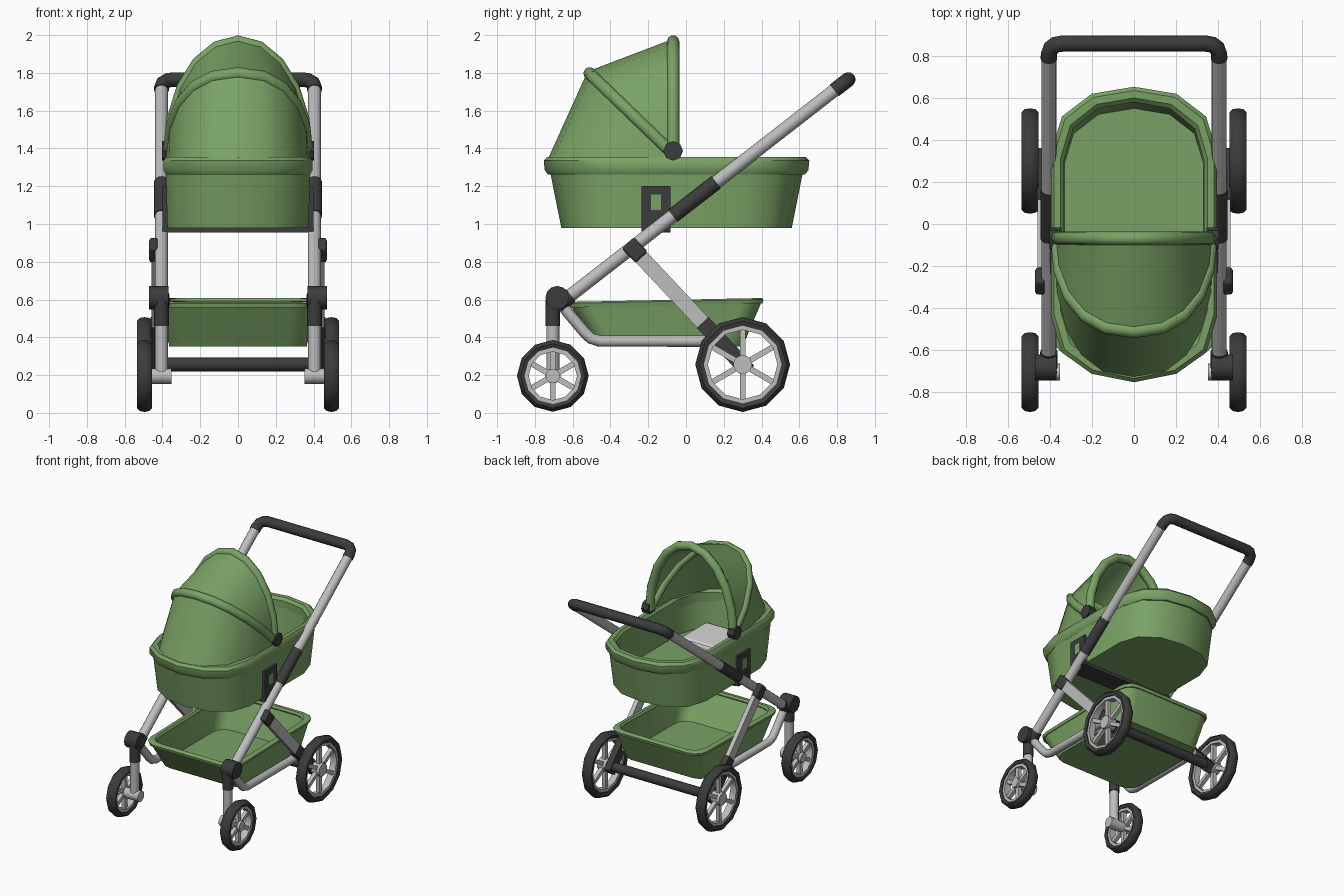
import bpy, bmesh, math
from mathutils import Vector

if "Cube" in bpy.data.objects:
    bpy.data.objects.remove(bpy.data.objects["Cube"])


def material(name, rgb):
    m = bpy.data.materials.new(name)
    m.diffuse_color = (*rgb, 1)
    m.use_nodes = True
    m.node_tree.nodes["Principled BSDF"].inputs["Base Color"].default_value = m.diffuse_color
    return m


GREEN = material("green fabric", (0.195, 0.365, 0.13))
DARK = material("dark plastic", (0.045, 0.045, 0.045))
GREY = material("light grey metal", (0.51, 0.51, 0.51))
PALE = material("pale pillow", (0.68, 0.68, 0.68))


def finish(bm, name, mat, smooth=True):
    bmesh.ops.recalc_face_normals(bm, faces=bm.faces)
    me = bpy.data.meshes.new(name)
    bm.to_mesh(me)
    bm.free()
    me.materials.append(mat)
    ob = bpy.data.objects.new(name, me)
    bpy.context.collection.objects.link(ob)
    if smooth:
        bpy.ops.object.select_all(action='DESELECT')
        ob.select_set(True)
        bpy.context.view_layer.objects.active = ob
        bpy.ops.object.shade_smooth_by_angle(angle=math.radians(40))
    return ob


def loft(name, rings, mat, closed=True, wrap=False, cap=False):
    bm = bmesh.new()
    vs = [[bm.verts.new(p) for p in r] for r in rings]
    n, m = len(rings), len(rings[0])
    for i in range(n if wrap else n - 1):
        for j in range(m if closed else m - 1):
            a, b = vs[i], vs[(i + 1) % n]
            bm.faces.new((a[j], a[(j + 1) % m], b[(j + 1) % m], b[j]))
    if cap:
        bm.faces.new(vs[0])
        bm.faces.new(vs[-1])
    return finish(bm, name, mat)


def tube(name, pts, r, mat, sides=12):
    pts = [Vector(p) for p in pts]
    rings, prev = [], None
    for i, p in enumerate(pts):
        a = (p - pts[i - 1]).normalized() if i else (pts[1] - p).normalized()
        b = (pts[i + 1] - p).normalized() if i < len(pts) - 1 else a
        t = (a + b).normalized()
        u = prev if prev else (Vector((0, 1, 0)) if abs(t.y) < 0.6 else Vector((1, 0, 0)))
        u = (u - t * u.dot(t)).normalized()
        prev, v = u, t.cross(u)
        rings.append([p + r * (math.cos(2 * math.pi * k / sides) * u +
                               math.sin(2 * math.pi * k / sides) * v) for k in range(sides)])
    return loft(name, rings, mat, cap=True)


def box(name, lo, hi, mat):
    lo, hi = Vector(lo), Vector(hi)
    bm = bmesh.new()
    bmesh.ops.create_cube(bm, size=1)
    for v in bm.verts:
        v.co = (lo + hi) / 2 + Vector(c * abs(d) for c, d in zip(v.co, hi - lo))
    return finish(bm, name, mat, False)


def bar(name, x, p0, p1, width, thick, mat):
    """Flat bar in a plane of constant x, between two (y, z) points."""
    a, b = Vector((x, *p0)), Vector((x, *p1))
    d = (b - a).normalized()
    w, t = d.cross(Vector((1, 0, 0))) * width / 2, Vector((thick / 2, 0, 0))
    return loft(name, [[p + w + t, p - w + t, p - w - t, p + w - t] for p in (a, b)], mat, cap=True)


def revolve_x(name, profile, c, n, mat):
    """Closed (radius, x) profile turned about the x axis through c."""
    rings = []
    for i in range(n):
        a = 2 * math.pi * i / n
        rings.append([(c[0] + x, c[1] + r * math.sin(a), c[2] - r * math.cos(a)) for r, x in profile])
    return loft(name, rings, mat, wrap=True)


# Bassinet: rounded outline, lofted shell, rolled rim
half = [(0.2, 0.667), (0.34, 0.56), (0.392, 0.39), (0.392, -0.39), (0.34, -0.56), (0.2, -0.66)]
outline = [(0, 0.7)] + half + [(0, -0.7)] + [(-x, y) for x, y in reversed(half)]


def pod(dx, dy, z):
    return [(x * (0.39 - dx) / 0.39, -0.05 + y * (0.7 - dy) / 0.7, z) for x, y in outline]


loft("bassinet_body", [pod(*a) for a in ((0.018, 0.09, 0.98), (0.01, 0.03, 1.28), (0.05, 0.07, 1.28),
                                         (0.06, 0.1, 1.06))], GREEN, cap=True)
loft("bassinet_rim", [pod(*a) for a in ((0.01, 0.02, 1.262), (-0.003, 0.002, 1.285), (-0.003, -0.003, 1.335),
                                        (0.012, 0.015, 1.355), (0.042, 0.05, 1.355), (0.058, 0.07, 1.335),
                                        (0.055, 0.07, 1.262))], GREEN, wrap=True)
pillow = box("pillow", (-0.23, -0.58, 1.055), (0.23, -0.24, 1.12), PALE)
bev = pillow.modifiers.new("soft edges", 'BEVEL')
bev.width, bev.segments = 0.025, 2


# Hood: elliptical hoops fanned about the side pivots
def hoop(deg, length, power=1.0, half_x=0.365, z0=1.37):
    c, pts = math.radians(deg), []
    for i in range(11):
        t = math.pi * i / 10
        cx = math.cos(t)
        x = half_x * math.copysign(abs(cx) ** power, cx)
        r = length * max(math.sin(t), 0) ** power
        pts.append((x, -0.068 - r * math.sin(c), z0 + r * math.cos(c)))
    return pts


def panel(name, a, b):
    """Thin cloth between two hoops, each given as (angle, length, power, half width, base z)."""
    inner = [(h[0], h[1] - 0.012, h[2], h[3] - 0.012, h[4]) for h in (b, a)]
    loft(name, [hoop(*h) for h in (a, b, *inner)], GREEN, closed=False, wrap=True)


FRONT, MIDDLE, BASE = (0, 0.61, 1, 0.375, 1.37), (46, 0.63, 0.87, 0.375, 1.37), (90, 0.663, 0.8, 0.382, 1.345)
panel("hood_upper_panel", FRONT, MIDDLE)
panel("hood_lower_panel", MIDDLE, BASE)
tube("hood_front_hoop", hoop(0, 0.597), 0.033, GREEN, 10)
tube("hood_middle_hoop", hoop(46, 0.615, 0.87), 0.033, GREEN, 10)


# Lower basket: tapered tray with a rim
def tray(hx, y0, y1, z, tilt=0.0, r=0.1):
    pts = []
    for sx, yc, start in ((1, y1 - r, 0), (-1, y1 - r, 90), (-1, y0 + r, 180), (1, y0 + r, 270)):
        for k in range(4):
            a = math.radians(start + 30 * k)
            y = yc + r * math.sin(a)
            pts.append((sx * (hx - r) + r * math.cos(a), y, z + tilt * y))
    return pts


loft("basket_tray", [tray(0.365, -0.47, 0.3, 0.352), tray(0.388, -0.61, 0.4, 0.58, 0.02),
                     tray(0.363, -0.58, 0.37, 0.58, 0.02), tray(0.345, -0.45, 0.28, 0.367)], GREEN, cap=True)
loft("basket_rim", [tray(*a, 0.02) for a in ((0.393, -0.615, 0.405, 0.57), (0.398, -0.62, 0.41, 0.592),
                                             (0.388, -0.61, 0.4, 0.6), (0.363, -0.585, 0.375, 0.6),
                                             (0.353, -0.575, 0.365, 0.585), (0.358, -0.58, 0.37, 0.57))],
     GREEN, wrap=True)


# Wheels
def wheel(name, s, y, z, r, band, hub):
    c = (s * 0.495, y, z)
    revolve_x(name + "_tyre", [(r - band, -0.034), (r - 0.02, -0.041), (r - 0.005, -0.026), (r, 0),
                               (r - 0.005, 0.026), (r - 0.02, 0.041), (r - band, 0.034)], c, 12, DARK)
    ri = r - band
    revolve_x(name + "_rim", [(ri - 0.022, -0.026), (ri + 0.004, -0.026), (ri + 0.004, 0.026),
                              (ri - 0.022, 0.026)], c, 12, GREY)
    tube(name + "_hub", [(c[0] - 0.036, y, z), (c[0] + 0.036, y, z)], hub, GREY, 12)
    for k in range(6):
        a = math.radians(60 * k)
        d = Vector((math.sin(a), math.cos(a)))
        p = Vector((y, z))
        bar(name + "_spoke", c[0], p + d * hub * 0.7, p + d * (ri - 0.01), 0.03, 0.03, GREY)


def on_frame(x, y):
    return (x, y, 1.13 + 0.777 * (y - 0.042))


# Parts repeated on both sides
for s, side in ((-1, "left"), (1, "right")):
    wheel(side + "_front_wheel", s, -0.705, 0.196, 0.19, 0.04, 0.038)
    wheel(side + "_rear_wheel", s, 0.3, 0.256, 0.251, 0.045, 0.05)
    X = s * 0.405
    # main slanted tube, sleeve, joint
    tube(side + "_main_tube", [on_frame(X, -0.66), on_frame(X, 0.8)], 0.035, GREY)
    tube(side + "_fold_sleeve", [on_frame(X, -0.07), on_frame(X, 0.16)], 0.04, DARK)
    tube(side + "_tube_collar", [on_frame(X, -0.68), on_frame(X, -0.61)], 0.042, DARK)
    tube(side + "_front_joint", [(s * 0.368, -0.682, 0.61), (s * 0.472, -0.682, 0.61)], 0.062, DARK)
    # front fork
    tube(side + "_fork_sleeve", [(X, -0.705, 0.46), (X, -0.705, 0.6)], 0.039, DARK)
    tube(side + "_front_fork", [(X, -0.705, 0.19), (X, -0.705, 0.47)], 0.034, GREY)
    tube(side + "_front_axle", [(s * 0.352, -0.705, 0.195), (s * 0.465, -0.705, 0.195)], 0.041, GREY)
    # rear leg with dark ends
    bar(side + "_rear_leg", s * 0.442, (-0.27, 0.86), (0.12, 0.445), 0.08, 0.034, GREY)
    bar(side + "_leg_foot", s * 0.437, (0.088, 0.479), (0.33, 0.222), 0.084, 0.05, DARK)
    cap = bar(side + "_leg_cap", s * 0.447, (-0.308, 0.9), (-0.235, 0.823), 0.088, 0.046, DARK)
    bev = cap.modifiers.new("rounded", 'BEVEL')
    bev.width, bev.segments = 0.012, 2
    # lower side tube carrying the basket
    tube(side + "_lower_tube", [(s * 0.398, y, z) for y, z in (
        (-0.67, 0.59), (-0.62, 0.525), (-0.54, 0.43), (-0.505, 0.395), (-0.455, 0.38), (0.21, 0.38))],
        0.03, GREY)
    # hood pivot and bassinet side bracket with a window plate
    tube(side + "_hood_pivot", [(s * 0.345, -0.068, 1.387), (s * 0.402, -0.068, 1.387)], 0.052, DARK, 8)
    box(side + "_bracket", (s * 0.36, -0.235, 0.96), (s * 0.399, -0.083, 1.2), DARK)
    box(side + "_bracket_window", (s * 0.395, -0.185, 1.075), (s * 0.401, -0.133, 1.155), GREEN)

# Cross members
box("bassinet_crossbar", (-0.37, -0.235, 0.955), (0.37, -0.083, 0.985), DARK)
tube("rear_axle", [(-0.465, 0.3, 0.256), (0.465, 0.3, 0.256)], 0.036, DARK)
corner = [(0.405, 0.785), (0.405, 0.808), (0.396, 0.836), (0.373, 0.853), (0.34, 0.859)]
tube("handle_grip", [on_frame(-x, y) for x, y in corner] + [on_frame(x, y) for x, y in reversed(corner)],
     0.039, DARK)
